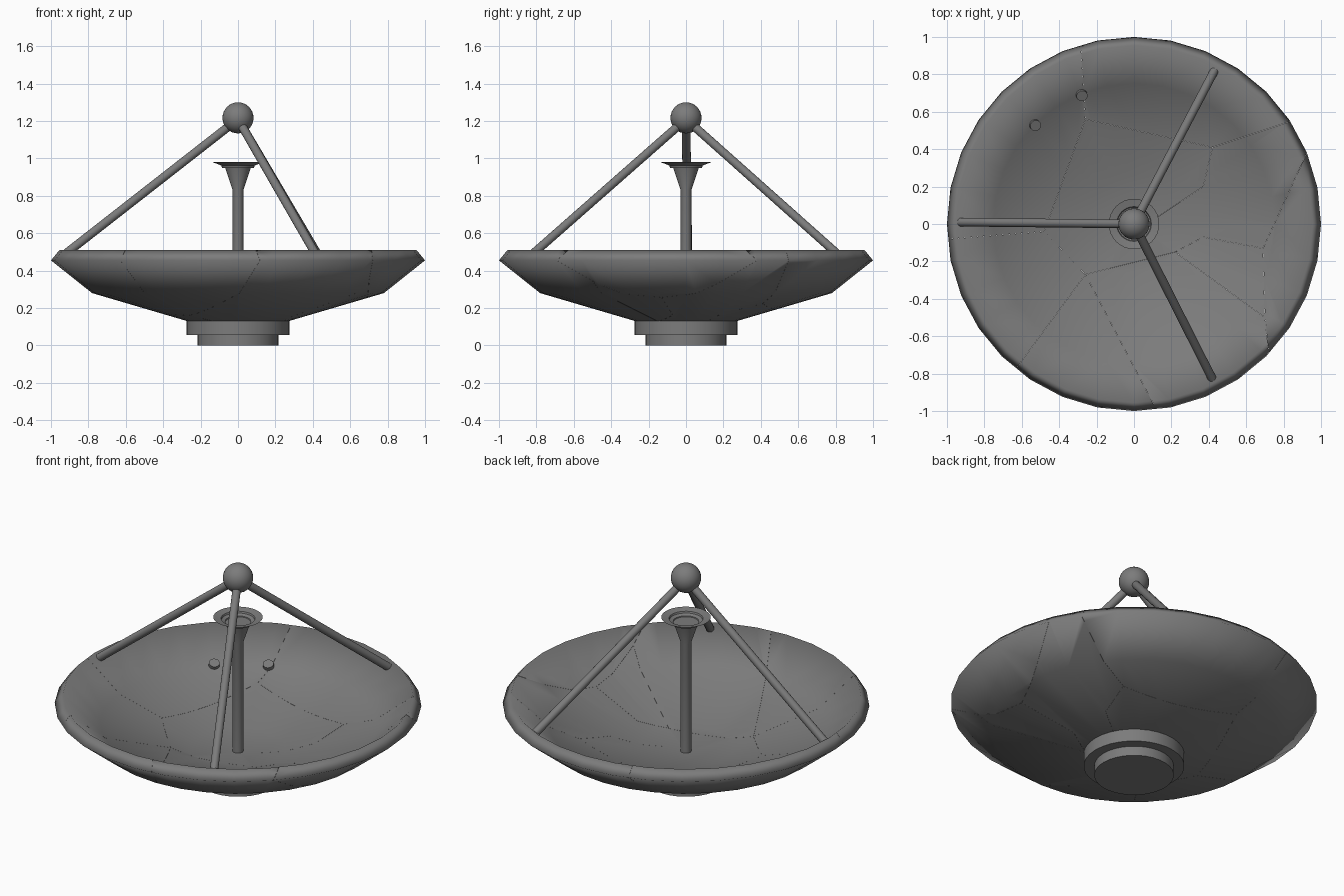
import bpy, bmesh, math
from mathutils import Vector

if "Cube" in bpy.data.objects:
    bpy.data.objects.remove(bpy.data.objects["Cube"])

grey = bpy.data.materials.new("dull grey metal")
grey.diffuse_color = (0.2, 0.2, 0.2, 1)
grey.use_nodes = True
grey.node_tree.nodes["Principled BSDF"].inputs["Base Color"].default_value = grey.diffuse_color


def finish(name, bm, angle=30):
    bmesh.ops.recalc_face_normals(bm, faces=bm.faces)
    me = bpy.data.meshes.new(name)
    bm.to_mesh(me)
    bm.free()
    ob = bpy.data.objects.new(name, me)
    bpy.context.collection.objects.link(ob)
    me.materials.append(grey)
    bpy.ops.object.select_all(action='DESELECT')
    ob.select_set(True)
    bpy.context.view_layer.objects.active = ob
    bpy.ops.object.shade_smooth_by_angle(angle=math.radians(angle))
    return ob


def lathe(name, profile, sides=32, angle=30):
    """Revolve (radius, z) points; the first and last lie on the axis."""
    bm = bmesh.new()
    rings = []
    for r, z in profile:
        if r == 0:
            rings.append([bm.verts.new((0, 0, z))] * sides)
        else:
            rings.append([bm.verts.new((r * math.cos(2 * math.pi * i / sides),
                                        r * math.sin(2 * math.pi * i / sides), z))
                          for i in range(sides)])
    for a, b in zip(rings, rings[1:]):
        for i in range(sides):
            j = (i + 1) % sides
            bm.faces.new(list(dict.fromkeys([a[i], a[j], b[j], b[i]])))
    return finish(name, bm, angle)


def rod(name, start, end, radius, sides=16):
    start, end = Vector(start), Vector(end)
    d = end - start
    bm = bmesh.new()
    bmesh.ops.create_cone(bm, cap_ends=True, segments=sides, radius1=radius,
                          radius2=radius, depth=d.length)
    m = d.to_track_quat('Z', 'Y').to_matrix().to_4x4()
    m.translation = (start + end) / 2
    bmesh.ops.transform(bm, matrix=m, verts=bm.verts)
    return finish(name, bm, 40)


# Stepped foot
lathe("foot", [(0, 0), (.217, 0), (.217, .057), (.275, .057), (.275, .135), (0, .135)])

# Dish shell of even thickness, rounded by shading at the rim
dish = lathe("dish", [(0, .125), (.27, .13), (.78, .28), (1.0, .455), (.955, .51),
                      (.752, .341), (.26, .193), (0, .172)], angle=100)

# Hairline cracks through the shell, as thin upright cutters
A, B, D, E = (-.26, .56), (.42, .41), (.37, .2), (.22, -.15)
F, G, H, J, K = (-.26, -.27), (-.48, -.04), (.69, -.13), (.7, -.5), (.37, -.07)
seams = [(A, (-.29, 1.05)), (A, B), (B, (.9, .57)), (B, D), (D, (.13, .04)), (G, A),
         (G, (-1.05, -.085)), (G, F), (F, E), (F, (-.68, -.84)), (F, (.15, -1.05)),
         (E, K), (K, H), (H, (.97, .48)), (H, J), (E, J), (J, (.73, -.78))]
bm = bmesh.new()
for p, q in seams:
    p, q = Vector((*p, 0)), Vector((*q, 0))
    n = Vector((p.y - q.y, q.x - p.x, 0)).normalized() * .0003
    corners = [p + n, p - n, q - n, q + n]
    lo = [bm.verts.new(c + Vector((0, 0, .05))) for c in corners]
    hi = [bm.verts.new(c + Vector((0, 0, .6))) for c in corners]
    bm.faces.new(lo)
    bm.faces.new(hi)
    for i in range(4):
        bm.faces.new((lo[i], lo[(i + 1) % 4], hi[(i + 1) % 4], hi[i]))
cutter = finish("crack_cutter", bm)
mod = dish.modifiers.new("cracks", 'BOOLEAN')
mod.operation = 'DIFFERENCE'
mod.object = cutter
mod.solver = 'EXACT'
mod.use_self = True
cut = bpy.data.meshes.new_from_object(dish.evaluated_get(bpy.context.evaluated_depsgraph_get()))
dish.modifiers.remove(mod)
bpy.data.objects.remove(cutter)
# Keep the cut if the dish still spans its full width; sharpen only the crack walls
xs = [v.co.x for v in cut.vertices]
if xs and min(xs) < -.99 and max(xs) > .99:
    dish.data = cut
    bm = bmesh.new()
    bm.from_mesh(cut)
    for f in bm.faces:
        f.normal_update()
        f.smooth = True
    for e in bm.edges:
        e.smooth = len(e.link_faces) == 2 and all(abs(f.normal.z) > .02 for f in e.link_faces)
    bm.to_mesh(cut)
    bm.free()

# Feed post with flared horn
lathe("feed_horn", [(0, .14), (.029, .14), (.029, .83), (.07, .955), (.135, .98),
                    (.093, .972), (.085, .95), (0, .95)], angle=50)

# Receiver ball on a tripod
bm = bmesh.new()
bmesh.ops.create_uvsphere(bm, u_segments=32, v_segments=16, radius=.083)
bmesh.ops.translate(bm, vec=(0, 0, 1.217), verts=bm.verts)
finish("receiver_ball", bm)
for i, (x, y) in enumerate([(-.935, .01), (.43, .82), (.42, -.83)]):
    rod(f"tripod_strut_{i + 1}", (x, y, .48), (0, 0, 1.21), .023)

# Two stub bolts on the inside of the dish
for i, (x, y) in enumerate([(-.28, .69), (-.53, .53)]):
    c = Vector((x, y, .35))
    d = Vector((-x * .6, -y * .6, 1)).normalized()
    rod(f"bolt_{i + 1}", c - d * .05, c + d * .015, .03)
